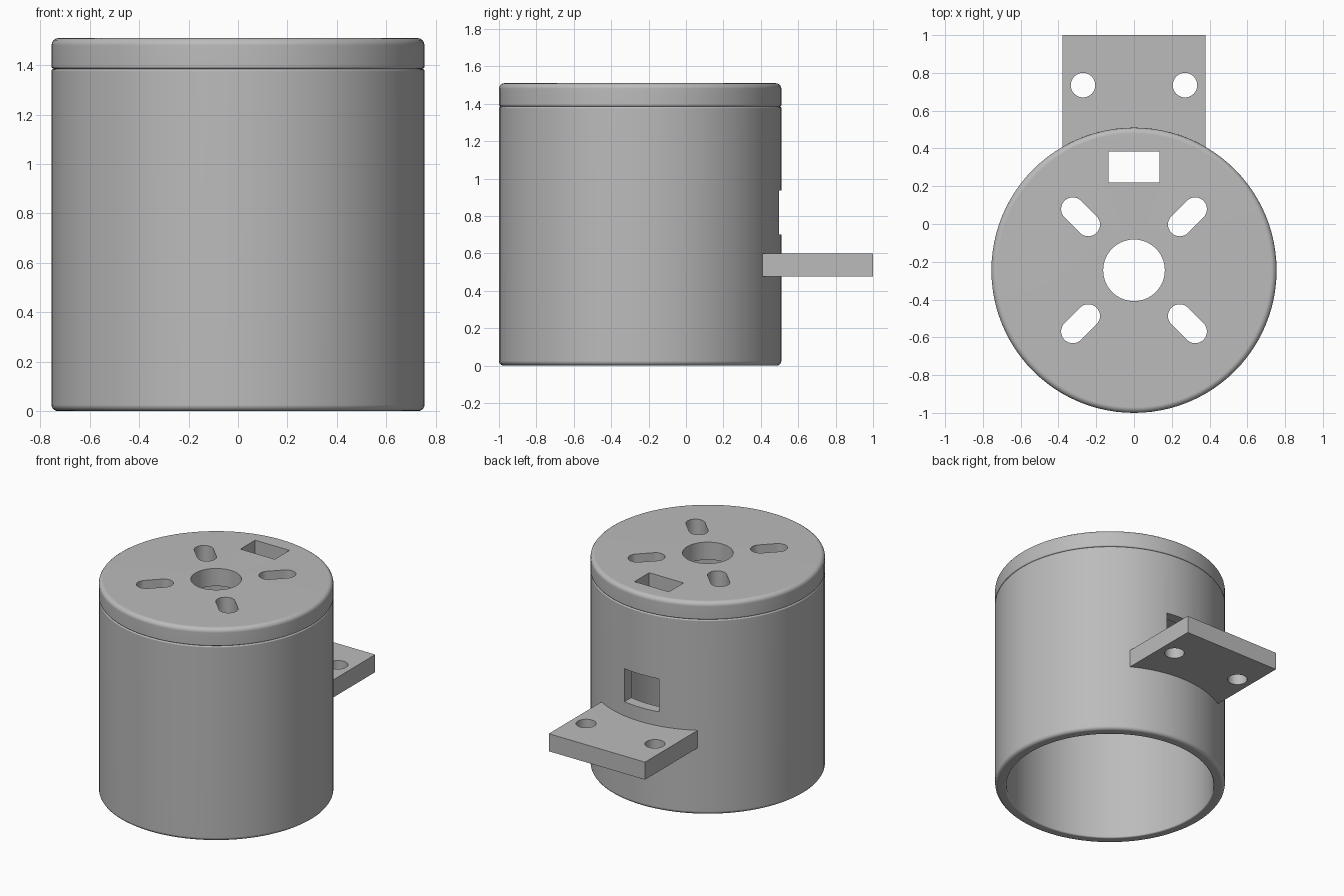
import bpy, bmesh
from math import sin, cos, pi, radians
from mathutils import Matrix, Vector

if "Cube" in bpy.data.objects:
    bpy.data.objects.remove(bpy.data.objects["Cube"])

AXIS_Y = -0.245          # centre line of the housing
R_OUT, R_IN = 0.755, 0.68
SEAM, TOP = 1.385, 1.51
SIDES = 96

grey = bpy.data.materials.new("plain grey")
grey.use_nodes = True
colour = (0.5, 0.5, 0.5, 1)
grey.diffuse_color = colour
grey.node_tree.nodes["Principled BSDF"].inputs["Base Color"].default_value = colour


def to_object(name, bm):
    bmesh.ops.recalc_face_normals(bm, faces=bm.faces)
    mesh = bpy.data.meshes.new(name)
    bm.to_mesh(mesh)
    bm.free()
    mesh.materials.append(grey)
    obj = bpy.data.objects.new(name, mesh)
    bpy.context.collection.objects.link(obj)
    return obj


def rounded(corners, steps=4):
    """Closed (r, z) profile with a quarter curve at each corner (r, z, radius)."""
    points = []
    for i, (r, z, size) in enumerate(corners):
        p = Vector((r, z))
        if not size:
            points.append(p)
            continue
        to_prev = (Vector(corners[i - 1][:2]) - p).normalized()
        to_next = (Vector(corners[(i + 1) % len(corners)][:2]) - p).normalized()
        for k in range(steps + 1):
            a = k / steps * pi / 2
            points.append(p + size * (to_prev * (1 - sin(a)) + to_next * (1 - cos(a))))
    return points


def lathe(name, profile):
    bm = bmesh.new()
    rings = []
    for i in range(SIDES):
        a = 2 * pi * i / SIDES
        rings.append([bm.verts.new((p.x * cos(a), AXIS_Y + p.x * sin(a), p.y)) for p in profile])
    n = len(profile)
    for i in range(SIDES):
        a, b = rings[i], rings[(i + 1) % SIDES]
        for j in range(n):
            k = (j + 1) % n
            bm.faces.new((a[j], b[j], b[k], a[k]))
    return to_object(name, bm)


def box(name, x, y, z):
    """Box from three (low, high) ranges."""
    bm = bmesh.new()
    bmesh.ops.create_cube(bm, size=1)
    for v in bm.verts:
        v.co = Vector([(lo + hi) / 2 + c * (hi - lo) for c, (lo, hi) in zip(v.co, (x, y, z))])
    return to_object(name, bm)


def capsule(name, x, y, radius, z, half=0.0, angle=0.0, steps=16):
    """Upright prism with a round or slot-shaped outline."""
    bm = bmesh.new()
    turn = Matrix.Rotation(angle, 3, "Z")
    ring = []
    for side in (1, -1):
        last = steps if half else steps - 1
        for k in range(last + 1):
            a = pi * k / steps - side * pi / 2
            ring.append(Vector((x, y, z[0])) + turn @ Vector(
                (side * half + radius * cos(a), radius * sin(a), 0)))
    # walk the second end in the same turning direction
    face = bm.faces.new([bm.verts.new(p) for p in ring])
    up = bmesh.ops.extrude_face_region(bm, geom=[face])["geom"]
    for v in up:
        if isinstance(v, bmesh.types.BMVert):
            v.co.z = z[1]
    return to_object(name, bm)


def apply(obj, modifier):
    bpy.context.view_layer.objects.active = obj
    bpy.ops.object.modifier_apply(modifier=modifier.name)


def cut(obj, *cutters):
    for cutter in cutters:
        mod = obj.modifiers.new("cut", "BOOLEAN")
        mod.operation = "DIFFERENCE"
        mod.solver = "EXACT"
        mod.object = cutter
        apply(obj, mod)
        bpy.data.objects.remove(cutter)


def finish(obj):
    bpy.ops.object.select_all(action="DESELECT")
    obj.select_set(True)
    bpy.context.view_layer.objects.active = obj
    bpy.ops.object.shade_smooth_by_angle(angle=radians(35))
    obj.modifiers.new("even shading", "WEIGHTED_NORMAL").keep_sharp = True


# Open-bottomed housing tube with a window in the back wall
housing = lathe("housing_tube", rounded([
    (R_IN, 0, 0.01), (R_OUT, 0, 0.025), (R_OUT, SEAM, 0.01), (R_IN, SEAM, 0)]))
cut(housing, box("window_cutter", (-0.135, 0.135), (0.3, 0.7), (0.7, 0.935)))
finish(housing)

# Lid with a shaft hole, four diagonal slots and a cable opening
lid = lathe("lid", rounded([
    (0.163, SEAM, 0), (R_OUT, SEAM, 0.01), (R_OUT, TOP, 0.03), (0.163, TOP, 0)]))
through = (SEAM - 0.1, TOP + 0.1)
slots = [capsule("slot_cutter", sx * 0.283, AXIS_Y + sy * 0.283, 0.062, through,
                 0.058, sx * sy * pi / 4) for sx in (1, -1) for sy in (1, -1)]
cut(lid, box("opening_cutter", (-0.135, 0.135), (0.22, 0.385), through), *slots)
finish(lid)

# Mounting plate, hollowed to fit the tube, edges rounded, two screw holes
plate = box("mounting_plate", (-0.378, 0.378), (0.2, 1), (0.475, 0.6))
cut(plate, capsule("curve_cutter", 0, AXIS_Y, R_OUT, (0.3, 0.8), steps=SIDES // 2))
bevel = plate.modifiers.new("round edges", "BEVEL")
bevel.width = 0.025
bevel.segments = 4
bevel.limit_method = "ANGLE"
bevel.angle_limit = radians(30)
apply(plate, bevel)
cut(plate, *[capsule("screw_cutter", s * 0.27, 0.735, 0.065, (0.3, 0.8)) for s in (1, -1)])
finish(plate)
